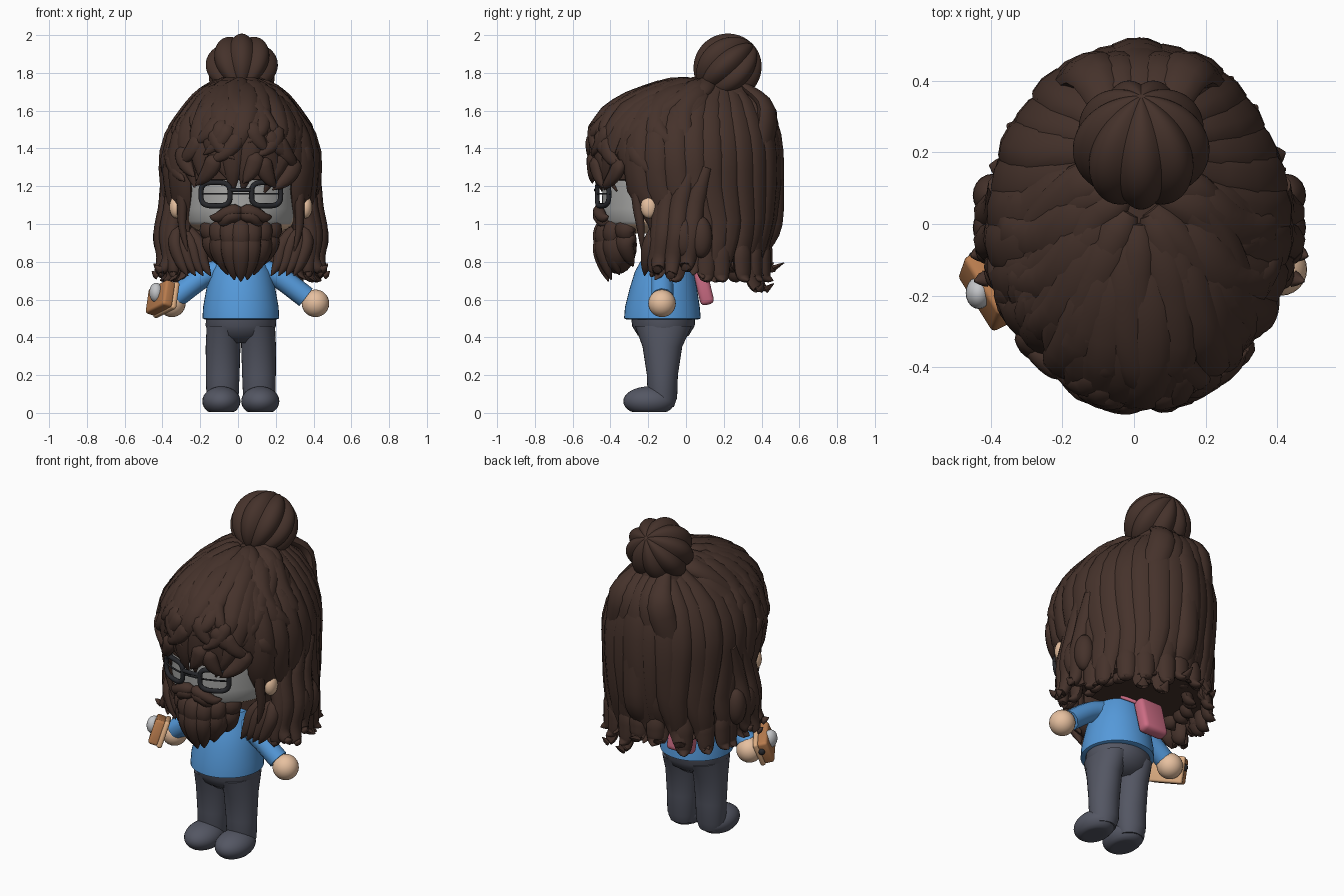
import bpy, bmesh, math, random
from mathutils import Vector, Matrix, Euler

random.seed(4)
cube = bpy.data.objects.get("Cube")
if cube:
    bpy.data.objects.remove(cube, do_unlink=True)
SHIFT = Vector((0.015, 0, 0))


def material(name, r, g, b):
    m = bpy.data.materials.new(name)
    m.use_nodes = True
    m.diffuse_color = (r, g, b, 1)
    bsdf = next(n for n in m.node_tree.nodes if n.type == 'BSDF_PRINCIPLED')
    bsdf.inputs["Base Color"].default_value = (r, g, b, 1)
    bsdf.inputs["Roughness"].default_value = 0.8
    return m


HAIR = material("dark brown hair", .06, .032, .024)
SKIN = material("skin", .8, .53, .35)
FACE = material("face grey", .4, .4, .39)
BLUE = material("blue sweater", .09, .32, .7)
PANTS = material("slate trousers", .088, .094, .125)
BLACK = material("black frames", .02, .021, .025)
BROWN = material("orange brown case", .48, .2, .075)
TAN = material("tan trim", .74, .43, .23)
PINK = material("pink bag", .6, .15, .23)
SILVER = material("silver lens", .55, .56, .58)


def finish(name, bm, *mats):
    bmesh.ops.recalc_face_normals(bm, faces=bm.faces)
    me = bpy.data.meshes.new(name)
    bm.to_mesh(me)
    bm.free()
    for m in mats:
        me.materials.append(m)
    ob = bpy.data.objects.new(name, me)
    ob.location = SHIFT
    bpy.context.collection.objects.link(ob)
    bpy.ops.object.select_all(action='DESELECT')
    ob.select_set(True)
    bpy.context.view_layer.objects.active = ob
    bpy.ops.object.shade_smooth_by_angle(angle=math.radians(50))


def skin_rings(bm, rings):
    rings = [[bm.verts.new(p) for p in ring] for ring in rings]
    n = len(rings[0])
    for a, b in zip(rings, rings[1:]):
        for i in range(n):
            bm.faces.new((a[i], a[(i + 1) % n], b[(i + 1) % n], b[i]))
    bm.faces.new(rings[0])
    bm.faces.new(rings[-1])


def loft(bm, rows, n=32):
    """Stack of ellipses: (z, centre x, centre y, radius x, radius y)."""
    angles = [math.tau * i / n for i in range(n)]
    skin_rings(bm, [[(cx + rx * math.cos(a), cy + ry * math.sin(a), z) for a in angles]
                    for z, cx, cy, rx, ry in rows])


def ball(bm, centre, radii, n=20):
    mat = Matrix.LocRotScale(Vector(centre), None, Vector(radii))
    return bmesh.ops.create_uvsphere(bm, u_segments=n, v_segments=n // 2 + 2, radius=1, matrix=mat)['verts']


def frame(centre, rot):
    return Matrix.LocRotScale(Vector(centre), Euler([math.radians(a) for a in rot]), None)


def box(name, m, size, mat, bevel):
    bm = bmesh.new()
    bmesh.ops.create_cube(bm, size=1, matrix=Matrix.Diagonal((*size, 1)))
    bmesh.ops.bevel(bm, geom=bm.edges[:], offset=bevel, segments=3, affect='EDGES', profile=.5)
    bmesh.ops.transform(bm, matrix=m, verts=bm.verts)
    finish(name, bm, mat)


def spline(pts, steps=4):
    """Smooth path through a few points."""
    p = [Vector(q) for q in pts]
    p = [2 * p[0] - p[1]] + p + [2 * p[-1] - p[-2]]
    out = []
    for a, b, c, d in zip(p, p[1:], p[2:], p[3:]):
        for k in range(steps):
            t = k / steps
            out.append(.5 * (2 * b + (c - a) * t + (2 * a - 5 * b + 4 * c - d) * t * t
                             + (3 * b - a - 3 * c + d) * t ** 3))
    return out + [p[-2]]


def lock(bm, path, w, d, core=(0, .05, 1.2), taper=True):
    """Flattened tube facing away from a core point, tapering to a tip."""
    rings = []
    for i, p in enumerate(path):
        t = i / (len(path) - 1)
        tan = (path[min(i + 1, len(path) - 1)] - path[max(i - 1, 0)]).normalized()
        out = p - Vector((core[0], core[1], min(p.z, core[2])))
        side = tan.cross(out).normalized()
        nrm = side.cross(tan)
        k = max(.06, (1 - t ** 3) ** .8 * min(1, .5 + 3 * t)) if taper else 1
        rings.append([p + side * (w * k * math.cos(a)) + nrm * (d * k * math.sin(a))
                      for a in (math.tau * j / 10 for j in range(10))])
    skin_rings(bm, rings)


# Hair volume: height, half width, front, back
VOLUME = [(.74, .40, -.3, .41), (.86, .42, -.3, .44), (1.0, .40, -.33, .48), (1.2, .41, -.5, .5),
          (1.35, .42, -.52, .5), (1.5, .375, -.51, .48), (1.6, .295, -.43, .44), (1.66, .24, -.32, .41),
          (1.71, .175, -.18, .37), (1.755, .05, .0, .25)]


def surf(th, z, lift=0.0):
    z = max(VOLUME[0][0], min(VOLUME[-1][0], z))
    a, b = next((a, b) for a, b in zip(VOLUME, VOLUME[1:]) if z <= b[0])
    f = (z - a[0]) / (b[0] - a[0])
    rx, yf, yb = (a[i] + (b[i] - a[i]) * f for i in (1, 2, 3))
    inset = lift - .032
    return Vector(((rx + inset) * math.sin(th), (yf + yb) / 2 + ((yb - yf) / 2 + inset) * math.cos(th), z))


# Hair core, cut back below the fringe
bm = bmesh.new()
loft(bm, [(max(z, .8), 0, (f + b) / 2, w * .92, (b - f) / 2 * .92) for z, w, f, b in VOLUME[:4]]
     + [(z, 0, (f + b) / 2, w * .93, (b - f) / 2 * .93) for z, w, f, b in [(1.235, .41, -.5, .5)] + VOLUME[4:]], 48)
for v in bm.verts:
    if v.co.z < 1.22:
        v.co.y = max(v.co.y, -.1)
finish("hair_core", bm, HAIR)

# Long back and side locks
bm = bmesh.new()
for i in range(21):
    th = math.radians(-122 + 12.2 * i)
    end, turn, lift = random.uniform(.74, .78), random.uniform(-.14, .14), random.uniform(0, .014)
    end += .04 * (-.6 < th < .1)
    path = [surf(th + turn * t * t, 1.72 + (end - 1.72) * t, lift) for t in (k / 11 for k in range(12))]
    out = Vector((math.sin(th), math.cos(th), 0))
    path += [path[-1] + out * .02 + Vector((0, 0, -.03)), path[-1] + out * .05 + Vector((0, 0, -.05))]
    lock(bm, path, .083, .042)
# Thick swept tail below the bun
for x in (-.2, -.1, 0, .1, .2):
    low = .655 if x > 0 else .765
    lock(bm, spline([(x * .4, .3, 1.74), (x * .7, .43, 1.6), (x, .475 - abs(x) * .45, 1.3),
                     (x, .475 - abs(x) * .5, 1.0), (x * 1.1, .41 - abs(x) * .3, low + .09),
                     (x * 1.2, .44 - abs(x) * .3, low), (x * 1.3, .52 - abs(x) * .55, low + .03)]), .075, .042)
# Flicked tips along the hem, with a shorter inner row
for scale, drop in ((1, .22), (.74, .17)):
    for i in range(13):
        th = math.radians(-108 + 18 * i + random.uniform(-6, 6))
        a = surf(th, .92)
        a.xy *= scale
        out = Vector((math.sin(th), math.cos(th), 0))
        fall = drop - .05 * (-.6 < th < .1)
        lock(bm, spline([a, a + Vector((0, 0, -.6 * fall)), a + out * .01 + Vector((0, 0, .02 - fall)),
                         a + out * .05 + Vector((0, 0, -fall))]), .055, .035)
finish("back_hair", bm, HAIR)

# Front side locks, curling out over the shoulders
bm = bmesh.new()
for s in (-1, 1):
    for x, y, flick, low in ((.34, -.12, .03, .74), (.36, -.1, .1, .76), (.39, -.03, .08, .73), (.39, .05, .07, .77)):
        lock(bm, spline([(s * (x + .01), y + .06, 1.3), (s * x, y, 1.12), (s * (x + .03), y - .02, .95),
                         (s * (x + .02), y - .04, .82), (s * (x + flick * .6), y - .05, low),
                         (s * (x + flick), y - .06, low + .02)]), .055, .045)
    for y in (-.01, .08):
        ball(bm, (s * .41, y, .93), (.055, .06, .11))
    # Sideburn and inner strands beside the beard
    lock(bm, spline([(s * .325, -.27, 1.3), (s * .312, -.26, 1.12), (s * .31, -.24, .98), (s * .28, -.23, .84)]),
         .03, .025)
    for x in (.18, .22, .26, .3):
        lock(bm, spline([(s * .33, -.13, 1.0), (s * (x + .05), -.19, .9), (s * (x + .02), -.21, .8),
                         (s * (x - .02), -.22, .725)]), .042, .035)
finish("side_locks", bm, HAIR)

# Layered chunky fringe swept forward from the crown
bm = bmesh.new()
for count, top, low, w, lift in ((14, 1.71, 1.18, .088, 0), (11, 1.73, 1.33, .08, .008),
                                 (9, 1.745, 1.46, .07, .01), (7, 1.75, 1.58, .06, .01)):
    for i in range(count):
        th = math.radians(90 + 180 * i / (count - 1))
        end, turn = low + random.uniform(-.02, .05), random.uniform(-.5, .5)
        path = [surf(th + turn * (t * t - .45), top + (end - top) * t ** 1.3, lift)
                for t in (k / 11 for k in range(12))]
        lock(bm, path, w, random.uniform(.04, .05))
# Loose curls lying over the fringe
for i in range(30):
    th, top = math.radians(95 + 170 * random.random()), 1.34 + .34 * (i / 29)
    turn = random.choice((-1, 1)) * random.uniform(.15, .4)
    path = [surf(th + turn * t * t, top - .16 * t, .012 + .014 * t) for t in (k / 7 for k in range(8))]
    lock(bm, path, .05, .035)
finish("fringe", bm, HAIR)

# Lobed bun and its base
bm = bmesh.new()
for v in ball(bm, (0, 0, 0), (1, 1, 1), 90):
    a = math.atan2(v.co.y, v.co.x) + math.pi / 2
    v.co *= 1 - .13 * (1 - abs(math.cos(a * 4.5))) * math.hypot(v.co.x, v.co.y)
bmesh.ops.transform(bm, verts=bm.verts, matrix=Matrix.LocRotScale(
    Vector((.005, .222, 1.826)), Euler((math.radians(-48), 0, 0)), Vector((.193, .182, .182))))
loft(bm, [(1.6, 0, .22, .2, .2), (1.7, 0, .22, .15, .15), (1.76, 0, .22, .13, .13)])
finish("hair_bun", bm, HAIR)

# Head: face panel in front, skin elsewhere
bm = bmesh.new()
loft(bm, [(.95, 0, -.11, .2, .22), (.985, 0, -.11, .265, .295), (1.0, 0, -.11, .285, .315),
          (1.015, 0, -.11, .295, .325), (1.08, 0, -.11, .305, .335), (1.32, 0, -.11, .3, .33)], 48)
for f in bm.faces:
    c = f.calc_center_median()
    f.material_index = int(c.y < -.22 and c.z > 1.0)
finish("head", bm, SKIN, FACE)
bm = bmesh.new()
for s in (-1, 1):
    ball(bm, (s * .342, -.195, 1.09), (.036, .045, .06))
finish("ears", bm, SKIN)

# Beard and moustache
bm = bmesh.new()
ball(bm, (0, -.36, .89), (.168, .1, .155))
for top, low, wide in ((1.02, .79, .165), (.97, .695, .152)):
    for i in range(7):
        u = (i - 3) / 3
        x, y = u * wide, -.44 + .13 * u * u
        bottom = low + .08 * u * u
        lock(bm, spline([(x * .95, y + .02, top), (x * 1.05, y - .015, (top * 2 + bottom) / 3),
                         (x * .92, y, (top + bottom * 2) / 3), (x * .68, y + .03, bottom)]),
             .058, .042, (0, -.2, 1.0))
finish("beard", bm, HAIR)
bm = bmesh.new()
for s in (-1, 1):
    for dz, reach in ((0, .165), (-.025, .12)):
        lock(bm, spline([(-s * .005, -.45, 1.07 + dz), (s * .06, -.46, 1.065 + dz),
                         (s * reach * .75, -.44, 1.035 + dz), (s * reach, -.41, 1.04 + dz)]),
             .036, .034, (0, -.2, 1.06))
finish("moustache", bm, HAIR)


# Glasses
def bow(x):
    return -.475 + 1.5 * x * x


bm = bmesh.new()
for s in (-1, 1):
    rim = []
    for k in range(33):
        a = math.tau * k / 32
        c, q = math.cos(a), math.sin(a)
        x = s * .134 + .077 * math.copysign(abs(c) ** .6, c)
        rim.append(Vector((x, bow(x), 1.158 + .062 * math.copysign(abs(q) ** .6, q))))
    lock(bm, rim, .014, .013, (s * .134, 0, 1.158), False)
for z, reach, r in ((1.18, .065, .012), (1.16, .2, .005)):
    bar = [Vector((x, bow(x), z)) for x in (reach * (k / 6 - 1) for k in range(13))]
    lock(bm, bar, r, r, (0, 0, 1.1), False)
finish("glasses", bm, BLACK)

# Sweater with sleeves
bm = bmesh.new()
loft(bm, [(.495, 0, -.125, .19, .19), (.5, 0, -.125, .203, .203), (.56, 0, -.125, .2, .198),
          (.66, 0, -.12, .182, .178), (.75, 0, -.115, .16, .155), (.84, 0, -.11, .11, .11)], 40)
for s in (-1, 1):
    lock(bm, spline([(s * .1, -.12, .76), (s * .2, -.125, .72), (s * .345, -.125, .612)]),
         .058, .06, (0, 1, 0), False)
finish("sweater", bm, BLUE)
bm = bmesh.new()
for x, y in ((-.365, -.11), (.395, -.127)):
    ball(bm, (x, y, .58), (.073, .073, .073), 24)
finish("hands", bm, SKIN)

# Trousers and feet
bm = bmesh.new()
loft(bm, [(.37, 0, -.12, .08, .08), (.41, 0, -.12, .165, .135), (.46, 0, -.12, .186, .166), (.52, 0, -.12, .185, .17)])
for s in (-1, 1):
    loft(bm, [(.03, s * .097, -.125, .07, .06), (.08, s * .097, -.125, .085, .078), (.2, s * .096, -.125, .089, .082),
              (.35, s * .094, -.125, .092, .105), (.46, s * .09, -.12, .091, .15)])
    for v in ball(bm, (s * .103, -.195, .062), (.101, .137, .078), 28):
        v.co.z = max(v.co.z, .004)
finish("trousers_and_feet", bm, PANTS)

# Small bag on the back, with strap
box("back_bag", frame((-.06, .09, .68), (14, 0, 0)), (.165, .075, .22), PINK, .025)
bm = bmesh.new()
lock(bm, spline([(-.1, .06, .74), (0, .055, .77), (.09, .01, .8)]), .012, .01, (0, -.12, .7), False)
finish("bag_strap", bm, PINK)

# Hand-held case: brown front, tan back, round lens and a dark button
CASE = frame((-.413, -.18, .605), (-18, -15, -58))
box("case_front", CASE @ Matrix.Translation((0, -.015, 0)), (.195, .06, .145), BROWN, .015)
box("case_back", CASE @ Matrix.Translation((0, .022, 0)), (.205, .03, .155), TAN, .012)
bm = bmesh.new()
ball(bm, CASE @ Vector((0, -.045, .02)), (.036, .045, .052))
finish("case_lens", bm, SILVER)
bm = bmesh.new()
ball(bm, CASE @ Vector((-.096, 0, .02)), (.018, .018, .02))
finish("case_button", bm, BLACK)
